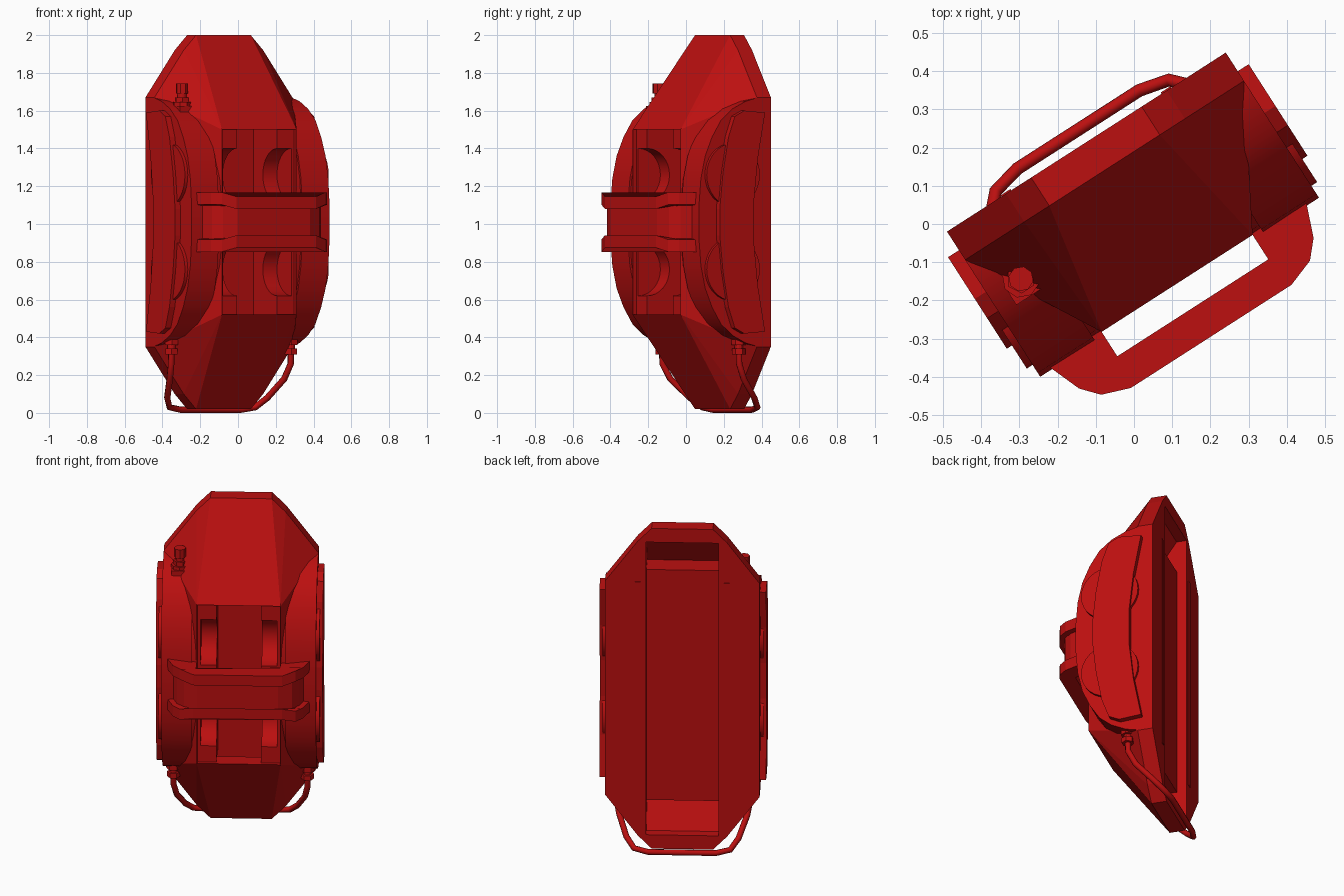
import bpy, bmesh, math
from mathutils import Matrix, Vector

if "Cube" in bpy.data.objects:
    bpy.data.objects.remove(bpy.data.objects["Cube"], do_unlink=True)

# One painted colour for the whole caliper
red = bpy.data.materials.new("red paint")
red.use_nodes = True
RED = (0.5, 0.005, 0.005, 1)
red.diffuse_color = RED
red.node_tree.nodes["Principled BSDF"].inputs["Base Color"].default_value = RED

MID = 1.01  # height of the plane of symmetry
# Part coordinates: u across the caliper, f outward, z up
FRAME = Matrix.Rotation(math.radians(32.7), 4, "Z") @ Matrix.Translation((0.011, 0, 0))


def at(u, f, z):
    return FRAME @ Vector((u, -f, z))


def flip(pts):
    """Add the copy of a top half profile below the middle height."""
    return pts + [(*p[:-1], 2 * MID - p[-1]) for p in reversed(pts)]


def finish(bm, name, smooth=None):
    bmesh.ops.recalc_face_normals(bm, faces=bm.faces)
    mesh = bpy.data.meshes.new(name)
    bm.to_mesh(mesh)
    bm.free()
    mesh.materials.append(red)
    ob = bpy.data.objects.new(name, mesh)
    bpy.context.collection.objects.link(ob)
    if smooth:
        activate(ob)
        bpy.ops.object.shade_smooth_by_angle(angle=math.radians(smooth))
    return ob


def activate(ob):
    bpy.ops.object.select_all(action="DESELECT")
    ob.select_set(True)
    bpy.context.view_layer.objects.active = ob


def prism(name, pts, lo, hi, axis="u", smooth=None):
    """Extrude a profile along u (f,z points) or along z (u,f points)."""
    bm = bmesh.new()
    ends = []
    for d in (lo, hi):
        ends.append([bm.verts.new(at(d, *p) if axis == "u" else at(*p, d)) for p in pts])
    bm.faces.new(ends[0])
    bm.faces.new(ends[1])
    n = len(pts)
    for i in range(n):
        j = (i + 1) % n
        bm.faces.new((ends[0][i], ends[0][j], ends[1][j], ends[1][i]))
    return finish(bm, name, smooth)


def box(name, u, f, z):
    return prism(name, [(f[0], z[0]), (f[1], z[0]), (f[1], z[1]), (f[0], z[1])], *u)


def disc(name, f, z, r, lo, hi, sides=32):
    pts = [(f + r * math.cos(2 * math.pi * i / sides), z + r * math.sin(2 * math.pi * i / sides))
           for i in range(sides)]
    return prism(name, pts, lo, hi, smooth=30)


def stud(name, u, f, z, r, height, sides=6):
    pts = [(u + r * math.cos(2 * math.pi * i / sides), f + r * math.sin(2 * math.pi * i / sides))
           for i in range(sides)]
    return prism(name, pts, z, z + height, "z")


def cut(ob, cutter):
    cutter.hide_render = True
    mod = ob.modifiers.new("cut", "BOOLEAN")
    mod.operation, mod.solver, mod.object = "DIFFERENCE", "EXACT", cutter
    activate(ob)
    bpy.ops.object.modifier_apply(modifier=mod.name)
    bpy.data.objects.remove(cutter, do_unlink=True)


# Main housing: hull of the chamfered back frame and the sloping front wedge
corners = []
for s in (-1, 1):
    half = [(0.172 * s, -0.248, 2.0), (0.25 * s, -0.248, 1.92), (0.434 * s, -0.248, 1.67),
            (0.172 * s, -0.16, 2.0), (0.25 * s, -0.16, 1.92), (0.434 * s, -0.16, 1.67),
            (0.235 * s, 0.192, 1.5)]
    corners += flip(half)
bm = bmesh.new()
for c in corners:
    bm.verts.new(at(*c))
bmesh.ops.convex_hull(bm, input=bm.verts)
bmesh.ops.dissolve_limit(bm, angle_limit=0.02, verts=bm.verts, edges=bm.edges)
housing = finish(bm, "housing")

# Rotor slot open to the back, and the window in the front
cut(housing, prism("slot_cutter", flip([(-0.3, 1.915), (-0.19, 1.915), (0.1, 1.49)]), -0.204, 0.204))
cut(housing, box("window_cutter", (-0.232, 0.232), (-0.05, 0.4), (0.52, 1.5)))

# Filler block inside the slot
box("slot_block", (-0.204, 0.204), (-0.192, -0.06), (0.295, 1.72))

ARC = flip([(-0.24, 1.67), (-0.17, 1.67), (-0.09, 1.65), (-0.007, 1.61), (0.065, 1.55),
            (0.122, 1.46), (0.165, 1.36), (0.192, 1.24), (0.204, 1.1)])
PLATE = flip([(-0.19, 1.59), (-0.06, 1.6), (0.0, 1.57), (0.04, 1.46),
              (0.075, 1.27), (0.095, 1.08)]) + flip([(-0.12, 1.12), (-0.145, 1.35)][::1])[::-1]
# Keep the concave back edge in order from bottom to top
PLATE = PLATE[:-4] + [(-0.145, 0.67), (-0.12, 0.9), (-0.12, 1.12), (-0.145, 1.35)]

for s, side in ((-1, "right"), (1, "left")):
    # Curved cylinder body with a low inner rim
    prism(side + "_cylinder_body", ARC, 0.262 * s, 0.434 * s, smooth=25)
    prism(side + "_inner_rim", [(f - 0.012, z) for f, z in ARC], 0.234 * s, 0.264 * s, smooth=25)
    # Side cover plate and piston caps
    prism(side + "_cover_plate", PLATE, 0.43 * s, 0.468 * s)
    # Brake pad with two piston notches
    pad = box(side + "_pad", (0.126 * s, 0.236 * s), (-0.07, 0.17), (0.5, 1.52))
    for k in (-1, 1):
        z = MID + 0.25 * k
        disc(side + "_piston_cap", 0.0, z, 0.167, 0.43 * s, 0.452 * s)
        cut(pad, disc("notch_cutter", 0.17, z, 0.14, 0.1 * s, 0.215 * s))
    # Pipe fittings
    stud(side + "_fitting_nut", 0.376 * s, -0.084, 0.31, 0.036, 0.03)
    stud(side + "_fitting_neck", 0.376 * s, -0.084, 0.34, 0.022, 0.05, 12)
    stud(side + "_fitting_collar", 0.376 * s, -0.084, 0.36, 0.04, 0.04)

# Bridge across the window: two rails and a recessed web
OUTER = [(0.4, 0.195), (0.365, 0.285), (0.325, 0.33), (0.25, 0.357)]
INNER = [(0.235, 0.268), (0.235, 0.18)]


def bridge(name, lo, hi, drop, flare=0.0):
    right = [(u - drop, f - drop) for u, f in OUTER] + INNER
    pts = right[:4] + [(-u, f) for u, f in reversed(right[:4])]
    pts += [(-u, f) for u, f in reversed(INNER)] + INNER
    ob = prism(name, pts, lo, hi, "z")
    # Feet spread away from the middle where they meet the body
    for v in ob.data.vertices:
        p = FRAME.inverted() @ v.co
        if abs(p.x) > 0.31:
            v.co.z += flare


bridge("bridge_top_rail", 1.08, 1.145, 0, 0.022)
bridge("bridge_bottom_rail", 0.875, 0.94, 0, -0.022)
bridge("bridge_web", 0.9, 1.12, 0.022)

# Bleed screw on the right body
box("bleed_pad", (-0.385, -0.29), (-0.09, 0.012), (1.55, 1.625))
for name, z, r, h, n in (("base", 1.61, 0.05, 0.035, 8), ("hex", 1.64, 0.038, 0.03, 6),
                         ("neck", 1.66, 0.024, 0.06, 12), ("tip", 1.69, 0.033, 0.055, 8)):
    stud("bleed_screw_" + name, -0.338, -0.039, z, r, h, n)

# Transfer pipe looping under the housing
half = [(0.376, -0.084, 0.36), (0.376, -0.086, 0.26), (0.36, -0.125, 0.18),
        (0.315, -0.22, 0.08), (0.27, -0.268, 0.03), (0.19, -0.287, 0.017)]
path = half + [(-u, f, z) for u, f, z in reversed(half)]
curve = bpy.data.curves.new("transfer_pipe", "CURVE")
curve.dimensions = "3D"
curve.bevel_depth = 0.017
curve.bevel_resolution = 2
curve.use_fill_caps = True
spline = curve.splines.new("POLY")
spline.points.add(len(path) - 1)
for point, p in zip(spline.points, path):
    point.co = (*at(*p), 1)
curve.materials.append(red)
bpy.context.collection.objects.link(bpy.data.objects.new("transfer_pipe", curve))
